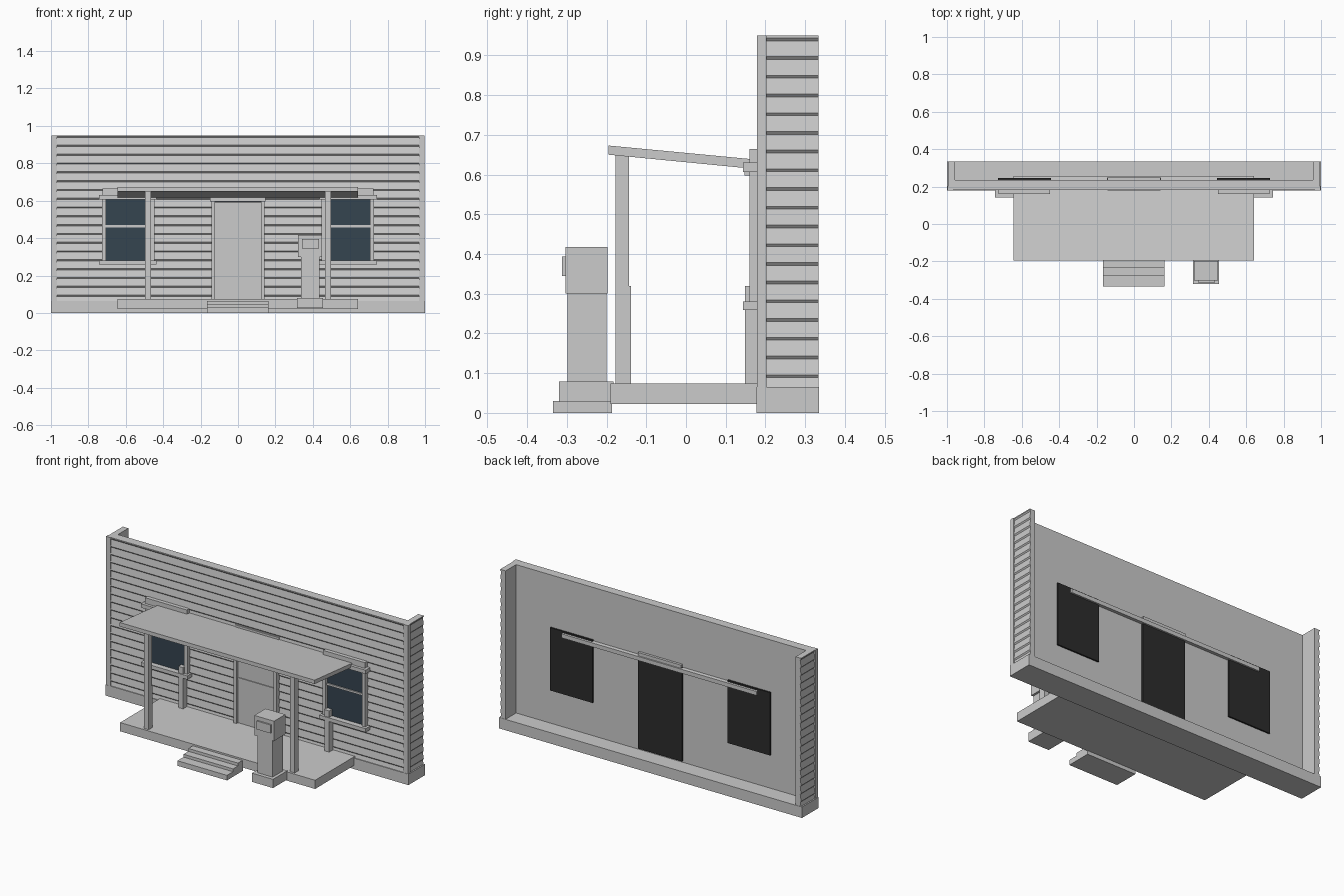
import bpy, bmesh

if "Cube" in bpy.data.objects:
    bpy.data.objects.remove(bpy.data.objects["Cube"])


def material(name, col):
    m = bpy.data.materials.new(name)
    m.diffuse_color = (*col, 1)
    m.use_nodes = True
    m.node_tree.nodes["Principled BSDF"].inputs["Base Color"].default_value = m.diffuse_color
    return m


GREY = material("light_grey", (0.6, 0.6, 0.6))
GLASS = material("dark_blue_glass", (0.035, 0.058, 0.081))
BLACK = material("black_backing", (0.025, 0.025, 0.025))


def finish(name, bm, mat):
    bmesh.ops.recalc_face_normals(bm, faces=bm.faces)
    me = bpy.data.meshes.new(name)
    bm.to_mesh(me)
    bm.free()
    me.materials.append(mat)
    ob = bpy.data.objects.new(name, me)
    bpy.context.collection.objects.link(ob)
    return ob


def box(name, x, y, z, mat=GREY):
    bm = bmesh.new()
    bmesh.ops.create_cube(bm, size=1)
    for v in bm.verts:
        v.co = [(a + b) / 2 + c * (b - a) for (a, b), c in zip((x, y, z), v.co)]
    return finish(name, bm, mat)


def prism(name, pts, start, move, mat=GREY):
    """Extrude a profile; start turns a 2D point into 3D."""
    bm = bmesh.new()
    f = bm.faces.new([bm.verts.new(start(*p)) for p in pts])
    r = bmesh.ops.extrude_face_region(bm, geom=[f])
    vs = [g for g in r["geom"] if isinstance(g, bmesh.types.BMVert)]
    bmesh.ops.translate(bm, verts=vs, vec=move)
    return finish(name, bm, mat)


def siding(back):
    """Lapped board profile: depth behind the outer face, height."""
    pts = [(back, 0.06), (0.0, 0.06)]
    for k in range(19):
        z = 0.093 + k * 0.0471
        pts += [(0.006, z - 0.004), (0.0, z + 0.003)]
    return pts + [(0.0, 0.95), (back, 0.95)]


# wall, end returns, corner boards and footing
box("foundation", (-1, 1), (0.178, 0.335), (0, 0.065))
prism("front_siding", siding(0.053), lambda d, z: (-0.975, 0.182 + d, z), (1.95, 0, 0))
for s, side in ((-1, "left"), (1, "right")):
    prism(side + "_siding", siding(0.036), lambda d, z: (s * (0.993 - d), 0.195, z), (0, 0.138, 0))
    xs = sorted((s * 0.968, s * 0.997))
    box(side + "_corner_board", xs, (0.179, 0.203), (0.065, 0.95))

# porch deck, steps and sloping roof
box("porch_deck", (-0.645, 0.642), (-0.19, 0.19), (0.022, 0.074))
for i, (y, z0, z1) in enumerate(((-0.335, 0, 0.03), (-0.278, 0.03, 0.047), (-0.232, 0.047, 0.064))):
    box(f"step_{i + 1}", (-0.165, 0.162), (y, -0.186), (z0, z1))
prism("porch_roof", [(-0.195, 0.65), (-0.195, 0.673), (0.257, 0.63), (0.257, 0.606)],
      lambda y, z: (-0.645, y, z), (1.287, 0, 0))

for s, side in ((-1, "left"), (1, "right")):
    def xr(a, b):
        return sorted((s * a, s * b))
    # posts
    box(side + "_porch_post", xr(0.466, 0.498), (-0.177, -0.143), (0.074, 0.652))
    box(side + "_front_half_post", xr(0.468, 0.496), (-0.172, -0.139), (0.074, 0.32))
    box(side + "_wall_half_post", xr(0.466, 0.498), (0.148, 0.185), (0.074, 0.32))
    # window
    box(side + "_window_glass", xr(0.71, 0.46), (0.175, 0.183), (0.275, 0.615), GLASS)
    box(side + "_window_outer_casing", xr(0.707, 0.727), (0.16, 0.19), (0.27, 0.615))
    box(side + "_window_inner_casing", xr(0.447, 0.467), (0.16, 0.19), (0.27, 0.615))
    box(side + "_window_mid_rail", xr(0.467, 0.707), (0.168, 0.183), (0.458, 0.47))
    box(side + "_window_sill", xr(0.435, 0.742), (0.143, 0.19), (0.259, 0.281))
    box(side + "_window_cap", xr(0.435, 0.742), (0.143, 0.19), (0.607, 0.63))
    box(side + "_window_header", xr(0.45, 0.725), (0.16, 0.19), (0.63, 0.664))
    box(side + "_window_backing", xr(0.445, 0.727), (0.236, 0.245), (0.265, 0.64), BLACK)
    # door casing
    box(side + "_door_casing", xr(0.122, 0.143), (0.16, 0.19), (0.074, 0.607))

# door
box("door_panel", (-0.122, 0.122), (0.174, 0.184), (0.074, 0.59))
box("door_mid_rail", (-0.122, 0.122), (0.169, 0.176), (0.334, 0.346))
box("door_top_gap", (-0.122, 0.122), (0.176, 0.184), (0.59, 0.598), BLACK)
box("door_cap", (-0.15, 0.148), (0.147, 0.19), (0.597, 0.618))
box("door_header", (-0.143, 0.143), (0.18, 0.25), (0.612, 0.65))
box("door_backing", (-0.145, 0.145), (0.236, 0.245), (0.074, 0.635), BLACK)

# fuel pump
box("pump_base", (0.316, 0.455), (-0.32, -0.183), (0.027, 0.079))
box("pump_body", (0.337, 0.437), (-0.298, -0.2), (0.079, 0.3))
box("pump_head", (0.32, 0.45), (-0.303, -0.197), (0.3, 0.418))
box("pump_dial_plate", (0.342, 0.432), (-0.312, -0.303), (0.344, 0.394))
